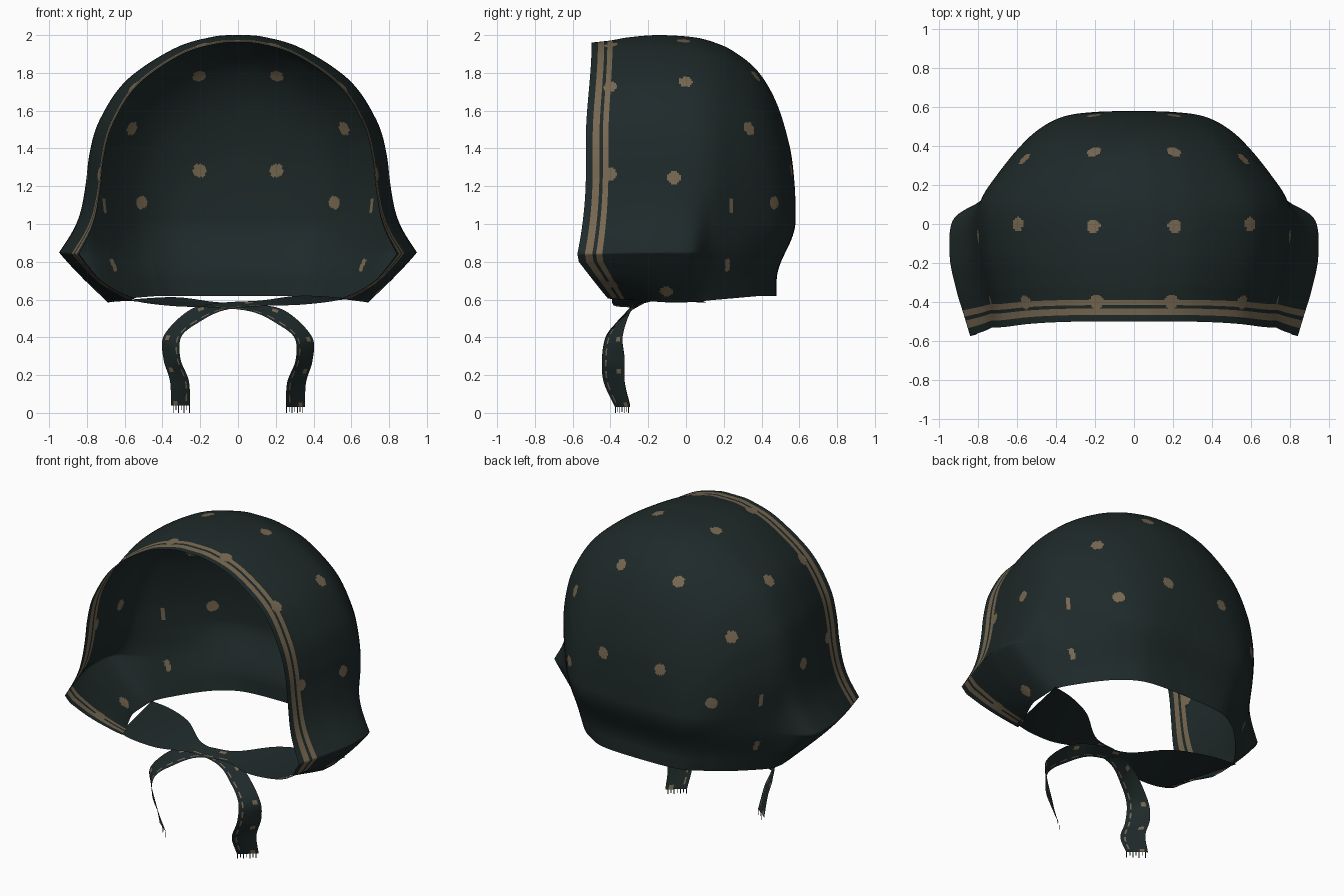
import bpy, bmesh
from mathutils import Vector, kdtree

old = bpy.data.objects.get("Cube")
if old:
    bpy.data.objects.remove(old)


def material(name, rgb):
    m = bpy.data.materials.new(name)
    m.use_nodes = True
    m.diffuse_color = (*rgb, 1)
    m.node_tree.nodes["Principled BSDF"].inputs["Base Color"].default_value = (*rgb, 1)
    return m


GREEN = material("dark green cloth", (0.0135, 0.0225, 0.0225))
TAN = material("tan print", (0.185, 0.138, 0.082))


def clamp(v):
    return max(0.0, min(1.0, v))


def smooth(v):
    v = clamp(v)
    return v * v * (3 - 2 * v)


def spline(points, steps):
    """Catmull-Rom samples through points of any dimension."""
    pts = [Vector(p) for p in points]
    ext = [pts[0] * 2 - pts[1]] + pts + [pts[-1] * 2 - pts[-2]]
    out = []
    for a, b, c, d in zip(ext, ext[1:], ext[2:], ext[3:]):
        for k in range(steps):
            t = k / steps
            out.append(b + (c - a) * (t / 2) + (a * 2 - b * 5 + c * 4 - d) * (t * t / 2)
                       + (b * 3 - a - c * 3 + d) * (t ** 3 / 2))
    return out + [pts[-1]]


def add_object(name, bm):
    mesh = bpy.data.meshes.new(name)
    bm.to_mesh(mesh)
    bm.free()
    mesh.materials.append(GREEN)
    mesh.materials.append(TAN)
    ob = bpy.data.objects.new(name, mesh)
    bpy.context.collection.objects.link(ob)
    return ob


def sheet(grid, painted):
    """Quad sheet from a grid of points; painted(row, column) picks tan faces."""
    bm = bmesh.new()
    v = [[bm.verts.new(p) for p in row] for row in grid]
    for i in range(len(v) - 1):
        for j in range(len(v[0]) - 1):
            f = bm.faces.new((v[i][j], v[i][j + 1], v[i + 1][j + 1], v[i + 1][j]))
            f.smooth = True
            f.material_index = int(painted(i, j))
    bm.faces.index_update()
    bm.faces.ensure_lookup_table()
    return bm


# Half arch (x, z) from hem to crown
arch = [(.69, .585), (.74, .72), (.77, .85), (.78, 1.0), (.8, 1.2), (.785, 1.38),
        (.73, 1.56), (.59, 1.765), (.34, 1.93), (.13, 1.992), (0, 2.0)]
# Rings from face opening to back seam: y, width, height, cheek flare
rings = [(-.5, .905, .972, .82), (-.4, .915, .98, .98), (-.3, .945, .992, 1.05),
         (-.15, .985, 1, 1.07), (.03, 1, .993, .88), (.14, .97, .975, .15),
         (.25, .88, .94, 0), (.38, .75, .865, 0), (.48, .62, .745, 0),
         (.55, .46, .58, 0), (.575, .27, .44, 0), (.58, 0, .34, 0)]


def cloth_point(a, ring):
    y, w, h, flare = ring
    x, z = a
    front = clamp((-.1 - y) / .4)
    back = clamp(y / .5)
    # cheeks swell to a ridge, then tuck in to the hem
    bump = clamp((1.3 - z) / .45) ** 2 if z > .85 else clamp((z - .585) / .265)
    tuck = front * clamp((.74 - z) / .155) ** 2
    x = x * w + .175 * max(flare, 0) * bump - .08 * tuck
    z = .585 + (z - .585) * h + .02 * tuck
    low = smooth((1.02 - z) / .36)
    y += front * (.12 * clamp((.8 - z) / .2) - .045 * bump - .03 * smooth((1.95 - z) / .5))
    y -= .1 * back * low
    z += .035 * back * low
    return (x, y, z)


STEPS = 18
columns = spline(rings, STEPS)
grid = [[cloth_point(a, r) for r in columns] for a in spline(arch, STEPS)]


def trim_print(i, j):
    y = (columns[j][0] + columns[j + 1][0]) / 2
    return -.466 < y < -.436 or -.418 < y < -.39


bm = sheet(grid, trim_print)

# Printed dots: scattered over the cloth and along the inner stripe
dots = [(.2, .57, 1.28), (.2, .37, 1.78), (.57, .35, 1.51), (.5, .45, 1.11),
        (.61, 0, 1.76), (.79, -.06, 1.24), (.74, -.1, .65), (.21, -.01, 1.99),
        (.19, -.4, 1.95), (.56, -.4, 1.73), (.73, -.4, 1.26), (.72, -.4, .66)]
# Narrow prints pinched in the fold behind the cheek
slivers = [(.64, .2, .79), (.72, .25, 1.1)]
tree = kdtree.KDTree(len(bm.faces))
for f in bm.faces:
    tree.insert(f.calc_center_median(), f.index)
tree.balance()
for group, narrow in ((dots, 1), (slivers, 3)):
    for d in group:
        centre = tree.find(d)[0]
        for spot, index, _ in tree.find_range(centre, .036):
            if abs(spot.y - centre.y) < .036 / narrow:
                bm.faces[index].material_index = 1

hood = add_object("bonnet_hood", bm)
mirror = hood.modifiers.new("mirror", 'MIRROR')
mirror.merge_threshold = .0005

# Chin flap narrowing into a tie: centre, then half width vector
tie = [(-.635, -.14, .592, -.06, .25, -.008), (-.5, -.17, .592, -.02, .22, .012),
       (-.32, -.21, .588, 0, .16, .024), (-.12, -.25, .572, 0, .05, .015),
       (.08, -.27, .555, .005, .04, .02), (.23, -.33, .505, .02, .04, .035),
       (.345, -.38, .4, .045, .045, .005), (.35, -.385, .28, .045, .06, 0),
       (.31, -.38, .16, .05, .055, 0), (.305, -.335, .03, .05, .04, 0)]
ACROSS = 14


def tie_print(i, j):
    if i < 30:
        return False
    edge = j == 2 and i % 5 < 3
    spot = j in (9, 10, 11) and i % 14 in (4, 5)
    return edge or spot


for side, name, lift in ((1, "left", 0), (-1, "right", .008)):
    rows = []
    for p in spline(tie, 10):
        c, h = Vector(p[:3]), Vector(p[3:])
        row = [c + h * (2 * k / ACROSS - 1) for k in range(ACROSS + 1)]
        rows.append([(q.x * side, q.y, q.z + lift) for q in row])
    add_object(name + "_chin_tie", sheet(rows, tie_print))

    # Frayed threads at the tie end
    bm = bmesh.new()
    end = [Vector(q) for q in rows[-1]]
    for k in range(0, ACROSS, 2):
        a, b = end[k], end[k].lerp(end[k + 1], .6)
        drop = Vector((0, 0, -end[k].z if k % 4 == 0 else -.024))
        bm.faces.new([bm.verts.new(q) for q in (a, b, b + drop, a + drop)])
    add_object(name + "_tie_fringe", bm)
